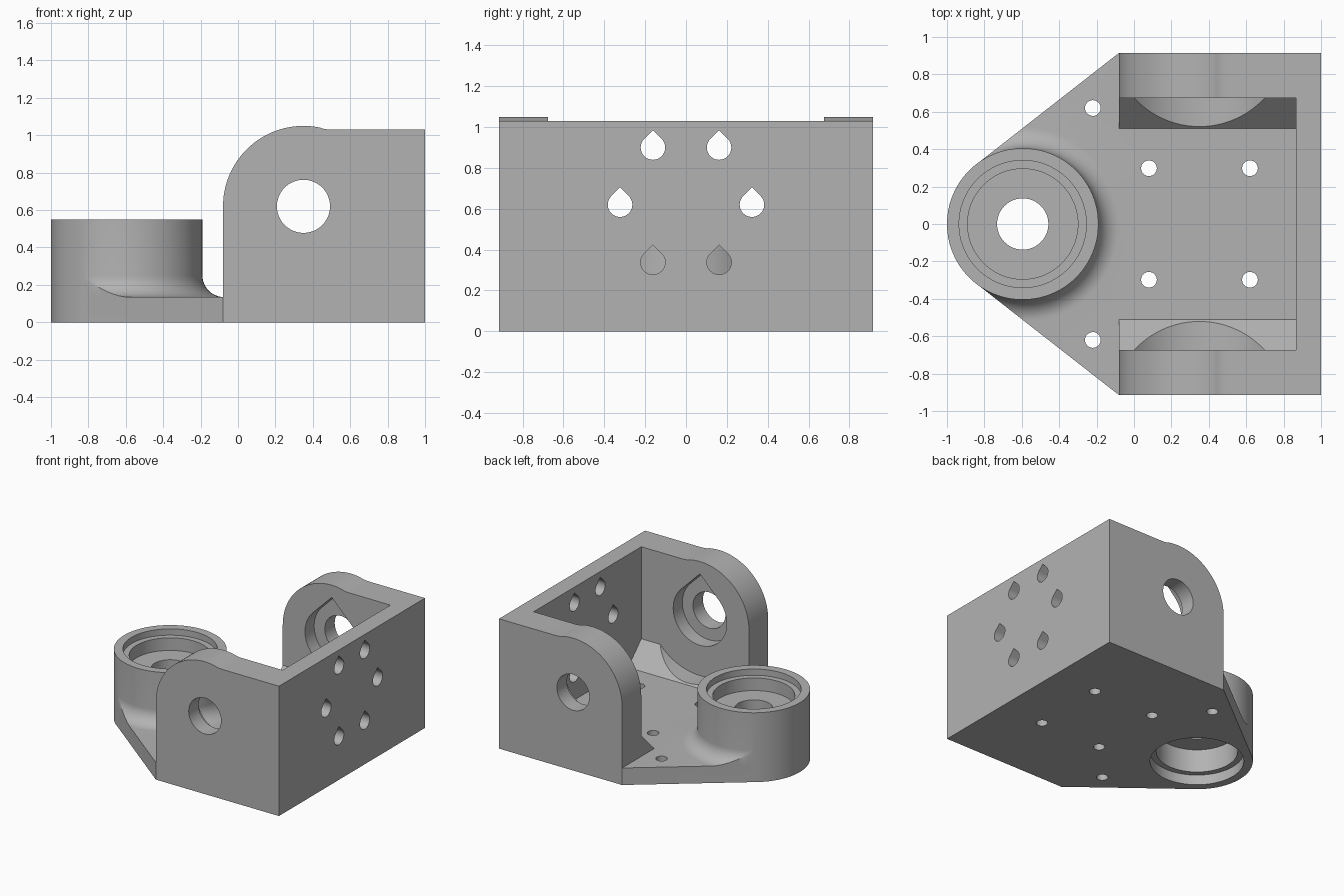
import bpy, bmesh
from math import pi, cos, sin, acos, atan2, hypot, radians
from mathutils import Vector

if "Cube" in bpy.data.objects:
    bpy.data.objects.remove(bpy.data.objects["Cube"])

grey = bpy.data.materials.new("plain grey")
grey.use_nodes = True
grey.diffuse_color = (0.45, 0.45, 0.45, 1)
grey.node_tree.nodes["Principled BSDF"].inputs["Base Color"].default_value = (0.45, 0.45, 0.45, 1)

# Main dimensions
FLOOR, WALL_TOP = 0.135, 1.03
FRONT, BACK_IN, BACK = -0.08, 0.865, 1.0
SIDE_IN, SIDE = 0.675, 0.915
BOSS_X, BOSS_R, BOSS_TOP = -0.595, 0.405, 0.55
EAR_X, EAR_Z, EAR_R = 0.35, 0.62, 0.43


def finish(name, bm):
    bmesh.ops.recalc_face_normals(bm, faces=bm.faces)
    mesh = bpy.data.meshes.new(name)
    bm.to_mesh(mesh)
    bm.free()
    mesh.materials.append(grey)
    obj = bpy.data.objects.new(name, mesh)
    bpy.context.collection.objects.link(obj)
    return obj


def prism(name, points, axis, lo, hi):
    """Extrude a 2D outline along an axis: x uses (y, z), y uses (x, z), z uses (x, y)."""
    place = {"x": lambda a, b, t: (t, a, b),
             "y": lambda a, b, t: (a, t, b),
             "z": lambda a, b, t: (a, b, t)}[axis]
    step = Vector(place(0, 0, hi - lo))
    bm = bmesh.new()
    face = bm.faces.new([bm.verts.new(place(a, b, lo)) for a, b in points])
    new = bmesh.ops.extrude_face_region(bm, geom=[face])["geom"]
    bmesh.ops.translate(bm, vec=step, verts=[v for v in new if isinstance(v, bmesh.types.BMVert)])
    return finish(name, bm)


def arc(cx, cy, r, start, end, count):
    angles = [start + (end - start) * i / count for i in range(count + 1)]
    return [(cx + r * cos(a), cy + r * sin(a)) for a in angles]


def circle(cx, cy, r, count=64):
    return arc(cx, cy, r, 0, 2 * pi, count)[:-1]


def teardrop(cx, cy, r):
    return arc(cx, cy, r, radians(135), radians(405), 40) + [(cx, cy + r * 2 ** 0.5)]


def ring(name, profile, cx, count=96):
    """Revolve a closed (radius, z) profile about a vertical axis."""
    bm = bmesh.new()
    loops = [[bm.verts.new((cx + r * cos(2 * pi * i / count), r * sin(2 * pi * i / count), z))
              for r, z in profile] for i in range(count)]
    n = len(profile)
    for i in range(count):
        a, b = loops[i], loops[(i + 1) % count]
        for j in range(n):
            bm.faces.new((a[j], a[(j + 1) % n], b[(j + 1) % n], b[j]))
    return finish(name, bm)


def combine(target, tool, operation):
    mod = target.modifiers.new("combine", "BOOLEAN")
    mod.operation, mod.solver, mod.object = operation, "EXACT", tool
    bpy.context.view_layer.objects.active = target
    bpy.ops.object.modifier_apply(modifier=mod.name)
    bpy.data.objects.remove(tool)


# Floor outline: rounded nose with tangent edges running out to the side walls
def floor_outline(r):
    dx, dy = FRONT - BOSS_X, SIDE
    tangent = atan2(dy, dx) + acos(r / hypot(dx, dy))
    nose = arc(BOSS_X, 0, r, tangent, 2 * pi - tangent, 48)
    return nose + [(FRONT, -SIDE), (BACK, -SIDE), (BACK, SIDE), (FRONT, SIDE)]


NOSE_R = BOSS_R - 0.001
bracket = prism("bracket", floor_outline(NOSE_R), "z", 0, FLOOR)

# Back wall
back = [(BACK_IN, -SIDE), (BACK, -SIDE), (BACK, SIDE), (BACK_IN, SIDE)]
combine(bracket, prism("back_wall", back, "z", 0, WALL_TOP), "UNION")

# Side walls with rounded ears, and sloped ribs at their feet
ear = [(BACK, 0), (BACK, WALL_TOP), (0.51, WALL_TOP), (0.48, 1.031), (0.45, 1.036)]
ear += arc(EAR_X, EAR_Z, EAR_R, radians(78), pi, 40) + [(FRONT, 0)]
for s in (-1, 1):
    lo, hi = sorted((s * SIDE_IN, s * SIDE))
    combine(bracket, prism("side_wall", ear, "y", lo, hi), "UNION")
    slope = [(s * 0.475, 0.1), (s * 0.7, 0.1), (s * 0.7, 0.325)]
    rib = prism("rib", slope, "x", FRONT, BACK_IN + 0.03)
    lo, hi = sorted((s * 0.3, s * SIDE_IN))
    combine(rib, prism("rib_relief", circle(EAR_X, EAR_Z, 0.474, 96), "y", lo, hi), "DIFFERENCE")
    combine(bracket, rib, "UNION")

# Fillet around the boss, trimmed to the floor outline
FILLET = 0.115
curve = arc(BOSS_R + FILLET, FLOOR + FILLET, FILLET, 1.5 * pi, pi, 12)
fillet = ring("fillet", [(0.37, 0.1), (BOSS_R + FILLET, 0.1)] + curve + [(0.37, FLOOR + FILLET)], BOSS_X)
combine(fillet, prism("trim", floor_outline(NOSE_R), "z", -0.1, 0.6), "INTERSECT")
combine(bracket, fillet, "UNION")
combine(bracket, prism("boss", circle(BOSS_X, 0, BOSS_R, 96), "z", 0, BOSS_TOP), "UNION")

# Stepped boss bores: radius, bottom, top
for r, lo, hi in ((0.137, -0.1, 0.7), (0.34, -0.1, 0.08), (0.295, -0.1, 0.265),
                  (0.34, 0.5, 0.7), (0.295, 0.4, 0.7)):
    combine(bracket, prism("bore", circle(BOSS_X, 0, r, 96), "z", lo, hi), "DIFFERENCE")

# Ear holes, floor screw holes and back wall screw holes
for s in (-1, 1):
    lo, hi = sorted((s * 0.6, s * 1.0))
    combine(bracket, prism("ear_hole", circle(EAR_X, EAR_Z, 0.142), "y", lo, hi), "DIFFERENCE")
    lo, hi = sorted((s * 0.55, s * 0.79))
    combine(bracket, prism("ear_pocket", teardrop(EAR_X, EAR_Z, 0.235), "y", lo, hi), "DIFFERENCE")
    for x, y in ((0.08, 0.298), (0.62, 0.298), (-0.22, 0.62)):
        combine(bracket, prism("floor_hole", circle(x, s * y, 0.042, 32), "z", -0.1, 0.2), "DIFFERENCE")
    for y, z in ((0.162, 0.9), (0.323, 0.62), (0.162, 0.338)):
        combine(bracket, prism("back_hole", teardrop(s * y, z, 0.06), "x", 0.8, 1.1), "DIFFERENCE")

# Smooth round surfaces, keep edges sharp
bpy.ops.object.select_all(action="DESELECT")
bracket.select_set(True)
bpy.context.view_layer.objects.active = bracket
bpy.ops.object.shade_smooth_by_angle(angle=radians(25))
